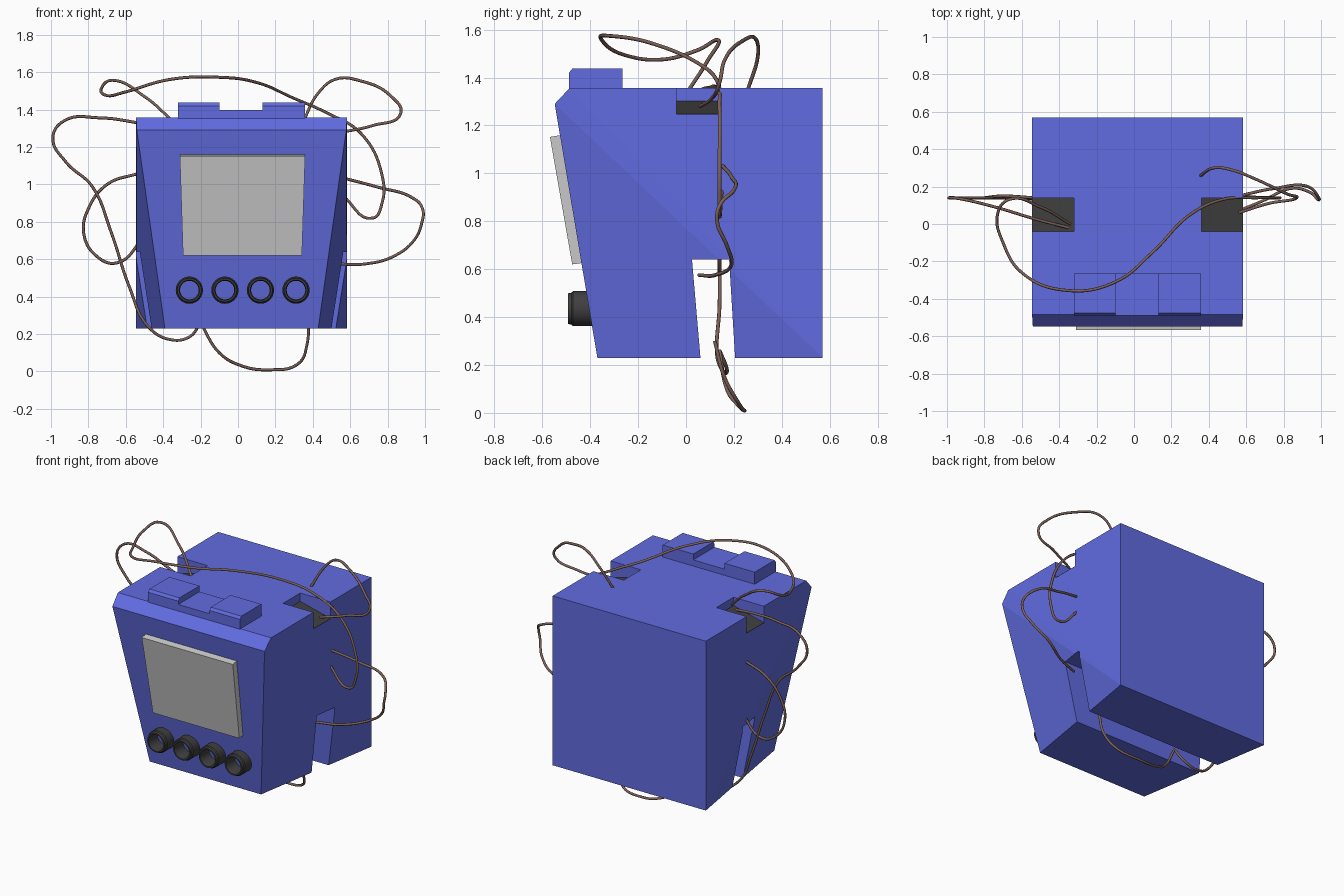
import bpy, bmesh, math
from mathutils import Vector

if "Cube" in bpy.data.objects:
    bpy.data.objects.remove(bpy.data.objects["Cube"])

CX = 0.019  # middle of the body


def material(name, rgb):
    m = bpy.data.materials.new(name)
    m.diffuse_color = (*rgb, 1)
    m.use_nodes = True
    m.node_tree.nodes["Principled BSDF"].inputs["Base Color"].default_value = m.diffuse_color
    return m


BLUE = material("blue_shell", (0.12, 0.15, 0.75))
DARK = material("dark_plastic", (0.05, 0.05, 0.05))
COPPER = material("wire_brown", (0.2, 0.12, 0.1))


def finish(name, bm, mat=None):
    bmesh.ops.recalc_face_normals(bm, faces=bm.faces)
    me = bpy.data.meshes.new(name)
    bm.to_mesh(me)
    bm.free()
    ob = bpy.data.objects.new(name, me)
    bpy.context.collection.objects.link(ob)
    if mat:
        me.materials.append(mat)
    return ob


def prism(name, pts, axis, a, b, mat=None):
    """Extrude a profile along x (points are y,z) or along y (points are x,z)."""
    bm = bmesh.new()
    place = (lambda u, v, t: (t, u, v)) if axis == "x" else (lambda u, v, t: (u, t, v))
    face = bm.faces.new([bm.verts.new(place(u, v, a)) for u, v in pts])
    ext = bmesh.ops.extrude_face_region(bm, geom=[face])
    moved = [g for g in ext["geom"] if isinstance(g, bmesh.types.BMVert)]
    bmesh.ops.translate(bm, verts=moved, vec=Vector(place(0, 0, b - a)))
    return finish(name, bm, mat)


def hull(name, pts, mat=None):
    bm = bmesh.new()
    vs = [bm.verts.new(p) for p in pts]
    bmesh.ops.convex_hull(bm, input=vs)
    bmesh.ops.dissolve_limit(bm, angle_limit=0.01, verts=bm.verts, edges=bm.edges)
    return finish(name, bm, mat)


def cut(target, cutter):
    cutter.hide_render = True
    cutter.display_type = "WIRE"
    mod = target.modifiers.new(cutter.name, "BOOLEAN")
    mod.operation = "DIFFERENCE"
    mod.solver = "EXACT"
    mod.object = cutter


# body: block with a raked front whose lower corners pull inwards
corners = [(0.564, 0.57, 0.23), (0.564, 0.57, 1.357), (0.564, -0.485, 1.357),
           (0.56, -0.548, 1.29), (0.41, -0.37, 0.23)]
body = hull("body", [(CX + s * x, y, z) for s in (-1, 1) for x, y, z in corners], BLUE)

# channel through the underside
cut(body, prism("channel_cutter", [(0.069, 0.13), (0.025, 0.64), (0.18, 0.64), (0.211, 0.13)],
                "x", -0.9, 0.9))

# shoulder pockets with dark sloping floors
for side, s in (("left", -1), ("right", 1)):
    pocket = [(0.341, 1.30), (0.341, 1.45), (0.681, 1.45), (0.681, 1.216)]
    floor = [(0.341, 1.302), (0.564, 1.247), (0.564, 1.242), (0.341, 1.292)]
    cut(body, prism(side + "_pocket_cutter", [(CX + s * x, z) for x, z in pocket],
                    "y", -0.04, 0.14))
    prism(side + "_pocket_floor", [(CX + s * x, z) for x, z in floor], "y", -0.04, 0.14, DARK)

# two raised blocks on top with a lower bridge between them
block = [(-0.488, 1.34), (-0.488, 1.42), (-0.475, 1.437), (-0.265, 1.437), (-0.265, 1.34)]
prism("left_top_block", block, "x", -0.32, -0.098, BLUE)
prism("right_top_block", block, "x", 0.132, 0.357, BLUE)
prism("top_bridge", [(-0.488, 1.34), (-0.488, 1.398), (-0.265, 1.398), (-0.265, 1.34)],
      "x", -0.098, 0.132, BLUE)

# screen slab on the raked front
slab = [(0.335, -0.568, 1.152), (0.335, -0.52, 1.16), (0.318, -0.43, 0.626), (0.318, -0.475, 0.62)]
hull("screen", [(0.024 + s * x, y, z) for s in (-1, 1) for x, y, z in slab])

# row of hollow round sockets
ring = [(0.05, -0.37), (0.05, -0.475), (0.055, -0.492), (0.064, -0.492), (0.067, -0.477),
        (0.073, -0.472), (0.073, -0.37)]
for i in range(4):
    bm = bmesh.new()
    n = 24
    loops = [[bm.verts.new((-0.26 + 0.19 * i + r * math.cos(2 * math.pi * k / n), y,
                            0.435 + r * math.sin(2 * math.pi * k / n))) for k in range(n)]
             for r, y in ring]
    for a, b in zip(loops, loops[1:] + loops[:1]):
        for k in range(n):
            bm.faces.new((a[k], a[(k + 1) % n], b[(k + 1) % n], b[k]))
    socket = finish(f"socket_{i + 1}", bm, DARK)
    for p in socket.data.polygons:
        p.use_smooth = True
    socket.data.set_sharp_from_angle(angle=math.radians(30))


# loose wires
def wire(name, pts):
    cu = bpy.data.curves.new(name, "CURVE")
    cu.dimensions = "3D"
    cu.bevel_depth = 0.008
    cu.bevel_resolution = 2
    cu.resolution_u = 8
    cu.use_fill_caps = True
    sp = cu.splines.new("BEZIER")
    sp.bezier_points.add(len(pts) - 1)
    for bp, p in zip(sp.bezier_points, pts):
        bp.co = p
        bp.handle_left_type = bp.handle_right_type = "AUTO"
    cu.materials.append(COPPER)
    bpy.context.collection.objects.link(bpy.data.objects.new(name, cu))


wire("top_wire", [(-0.34, 0, 1.33), (-0.5, 0.09, 1.47), (-0.67, 0.13, 1.557), (-0.73, 0.05, 1.515),
                  (-0.7, -0.1, 1.475), (-0.6, -0.26, 1.495), (-0.36, -0.355, 1.562),
                  (-0.1, -0.31, 1.573), (0.1, -0.15, 1.545), (0.3, 0.05, 1.46), (0.47, 0.13, 1.385),
                  (0.66, 0.14, 1.27), (0.77, 0.14, 1.05), (0.77, 0.14, 0.9), (0.72, 0.14, 0.82),
                  (0.56, 0.15, 0.94)])
wire("upper_right_wire", [(0.35, 0.255, 1.34), (0.43, 0.3, 1.49), (0.52, 0.29, 1.562),
                          (0.65, 0.24, 1.555), (0.82, 0.16, 1.47), (0.87, 0.14, 1.38),
                          (0.72, 0.11, 1.315), (0.56, 0.06, 1.28)])
wire("right_wire", [(0.56, 0.15, 1.035), (0.75, 0.19, 0.985), (0.93, 0.2, 0.93),
                    (0.988, 0.14, 0.865), (0.984, 0.13, 0.8), (0.94, 0.17, 0.7),
                    (0.84, 0.19, 0.62), (0.68, 0.12, 0.575), (0.52, 0.055, 0.575)])
wire("long_left_wire", [(-0.35, -0.02, 1.29), (-0.54, 0.03, 1.33), (-0.74, 0.09, 1.356),
                        (-0.93, 0.135, 1.34), (-0.99, 0.14, 1.25), (-0.92, 0.14, 1.12),
                        (-0.78, 0.14, 0.99), (-0.68, 0.14, 0.75), (-0.58, 0.14, 0.45),
                        (-0.48, 0.13, 0.24), (-0.36, 0.16, 0.17), (-0.26, 0.17, 0.185),
                        (-0.2, 0.14, 0.26)])
wire("left_wire", [(-0.53, 0.14, 1.06), (-0.7, 0.15, 1), (-0.8, 0.14, 0.87), (-0.825, 0.14, 0.74),
                   (-0.76, 0.14, 0.62), (-0.65, 0.14, 0.58), (-0.5, 0.14, 0.72)])
wire("bottom_wire", [(-0.2, 0.14, 0.26), (-0.1, 0.17, 0.1), (0.02, 0.22, 0.03), (0.16, 0.245, 0.009),
                     (0.32, 0.22, 0.04), (0.37, 0.16, 0.15), (0.375, 0.12, 0.3)])
